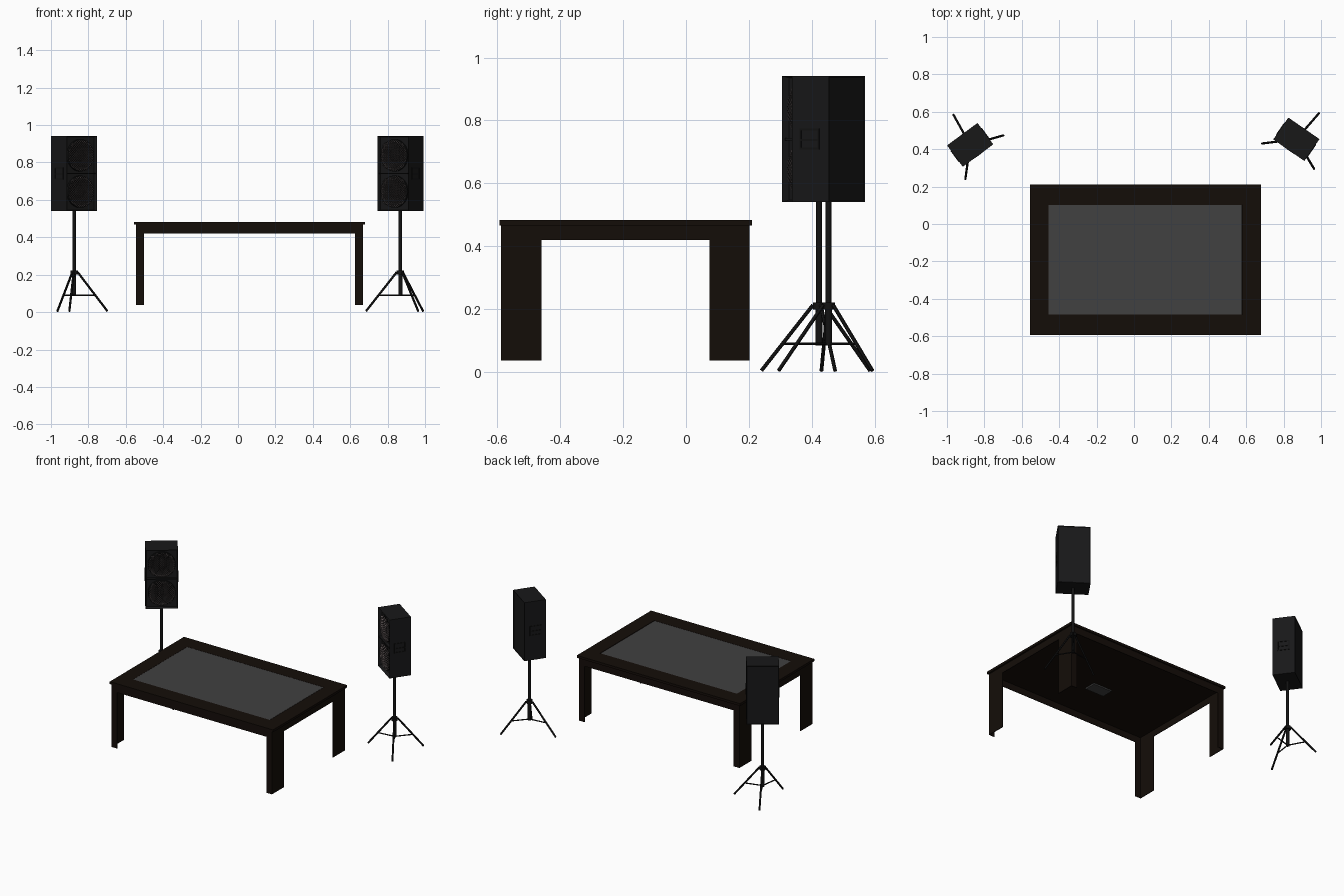
import bpy, bmesh, math
from mathutils import Vector, Matrix

if "Cube" in bpy.data.objects:
    bpy.data.objects.remove(bpy.data.objects["Cube"])


def material(name, rgb):
    m = bpy.data.materials.new(name)
    m.diffuse_color = (*rgb, 1)
    m.use_nodes = True
    m.node_tree.nodes["Principled BSDF"].inputs["Base Color"].default_value = m.diffuse_color
    return m


WOOD = material("dark_wood", (0.007, 0.004, 0.0025))
GLASS = material("smoked_glass", (0.052, 0.052, 0.052))
BLACK = material("black_case", (0.009, 0.009, 0.0095))
METAL = material("black_metal", (0.006, 0.006, 0.006))
MESH = material("grille_metal", (0.16, 0.13, 0.13))


def finish(name, bm, mat, matrix=None):
    me = bpy.data.meshes.new(name)
    bmesh.ops.recalc_face_normals(bm, faces=bm.faces)
    bm.to_mesh(me)
    bm.free()
    me.materials.append(mat)
    ob = bpy.data.objects.new(name, me)
    bpy.context.collection.objects.link(ob)
    if matrix:
        ob.matrix_world = matrix
    return ob


def add_box(bm, lo, hi):
    lo, hi = Vector(lo), Vector(hi)
    m = Matrix.Translation((lo + hi) / 2) @ Matrix.Diagonal((*(hi - lo), 1))
    bmesh.ops.create_cube(bm, size=1, matrix=m)


def boxes(name, parts, mat, matrix=None):
    bm = bmesh.new()
    for lo, hi in parts:
        add_box(bm, lo, hi)
    return finish(name, bm, mat, matrix)


def frame(x0, x1, y0, y1, w, v, z0, z1):
    """Four boards around a rectangle: w = width in x, v = width in y."""
    return [((x0, y0, z0), (x1, y0 + v, z1)), ((x0, y1 - v, z0), (x1, y1, z1)),
            ((x0, y0 + v, z0), (x0 + w, y1 - v, z1)), ((x1 - w, y0 + v, z0), (x1, y1 - v, z1))]


def add_rod(bm, a, b, r, sides=12):
    a, b = Vector(a), Vector(b)
    d = b - a
    m = Matrix.Translation((a + b) / 2) @ d.to_track_quat('Z', 'Y').to_matrix().to_4x4()
    bmesh.ops.create_cone(bm, cap_ends=True, segments=sides, radius1=r, radius2=r,
                          depth=d.length, matrix=m)


def smooth(ob):
    bpy.ops.object.select_all(action='DESELECT')
    ob.select_set(True)
    bpy.context.view_layer.objects.active = ob
    bpy.ops.object.shade_smooth_by_angle()


def lathe(name, profile, mat, matrix, segs=32):
    """Spin (radius, forward) points round the local -y axis."""
    bm = bmesh.new()
    vs = [bm.verts.new((r, -f, 0)) for r, f in profile]
    es = [bm.edges.new(p) for p in zip(vs, vs[1:])]
    bmesh.ops.spin(bm, geom=vs + es, cent=(0, 0, 0), axis=(0, 1, 0), angle=math.tau, steps=segs)
    bmesh.ops.remove_doubles(bm, verts=bm.verts, dist=1e-5)
    smooth(finish(name, bm, mat, matrix))


# Table: rim, glass, under panel and thin apron
X0, X1, Y0, Y1 = -0.556, 0.68, -0.593, 0.21
boxes("table_rim", frame(X0, X1, Y0, Y1, 0.1, 0.109, 0.467, 0.483), WOOD)
boxes("glass_panel", [((X0 + 0.1, Y0 + 0.109, 0.47), (X1 - 0.103, Y1 - 0.107, 0.482))], GLASS)
boxes("under_panel", [((X0 + 0.012, Y0 + 0.008, 0.464), (X1 - 0.012, Y1 - 0.01, 0.469))], WOOD)
boxes("under_plate", [((-0.03, -0.33, 0.455), (0.11, -0.25, 0.464))], GLASS)
L, R, F, B, T = X0 + 0.01, X1 - 0.011, Y0 + 0.005, Y1 - 0.008, 0.004
boxes("apron", frame(L, R, F, B, T, T, 0.42, 0.467), WOOD)
# Legs: thin L-shaped corner boards, open on the inside
for xn, x, sx in (("left", L, 1), ("right", R, -1)):
    for yn, y, sy in (("front", F, 1), ("back", B, -1)):
        bm = bmesh.new()
        for w, d, y_in in ((0.043, T, 0), (T, 0.128, T)):
            xs, ys = sorted((x, x + sx * w)), sorted((y + sy * y_in, y + sy * d))
            add_box(bm, (xs[0], ys[0], 0.037), (xs[1], ys[1], 0.421))
        finish(f"{yn}_{xn}_leg", bm, WOOD)

W, D, H = 0.101, 0.071, 0.2  # half sizes of a speaker cabinet


def cabinet(side, M):
    # Box with recessed front baffle and a shallow inset back
    bm = bmesh.new()
    add_box(bm, (-W, -D, -H), (W, D, H))
    for sign, border, depth in ((-1, 0.008, -0.022), (1, 0.006, -0.003)):
        bm.faces.ensure_lookup_table()
        f = max(bm.faces, key=lambda f: f.calc_center_median().y * sign)
        bmesh.ops.inset_region(bm, faces=[f], thickness=border)
        for v in f.verts:
            v.co.y += sign * depth
    finish(f"{side}_cabinet", bm, BLACK, M)
    boxes(f"{side}_baffle_divider", [((-W + 0.008, -D + 0.004, -0.004), (W - 0.008, -D + 0.023, 0.004))], BLACK, M)
    # Handle surrounds with a grip bar on both sides
    for s, n in ((-1, "inner"), (1, "outer")):
        xs = sorted((s * (W - 0.001), s * (W + 0.003)))
        parts = [((xs[0], -0.04, z), (xs[1], 0.036, z + 0.006)) for z in (-0.033, -0.006, 0.027)]
        parts += [((xs[0], y, -0.033), (xs[1], y + 0.006, 0.033)) for y in (-0.04, 0.03)]
        boxes(f"{side}_{n}_handle", parts, METAL, M)
    # Two drivers behind round wire grilles
    for n, z in (("upper", 0.097), ("lower", -0.097)):
        P = M @ Matrix.Translation((0, -D + 0.022, z))
        lathe(f"{side}_{n}_driver", [(0.086, 0), (0.086, 0.012), (0.078, 0.013), (0.07, 0.008),
                                     (0.034, 0.002), (0.028, 0.008), (0.015, 0.011), (0, 0.012)], METAL, P)
        bm = bmesh.new()
        bmesh.ops.create_grid(bm, x_segments=18, y_segments=18, size=0.086,
                              matrix=Matrix.Rotation(math.pi / 4, 4, 'Y') @ Matrix.Rotation(math.pi / 2, 4, 'X'))
        out = [v for v in bm.verts if v.co.length > 0.087]
        bmesh.ops.delete(bm, geom=out, context='VERTS')
        for v in bm.verts:  # slight dome
            v.co.y = -0.022 + 0.006 * (v.co.length / 0.086) ** 2
        g = finish(f"{side}_{n}_grille", bm, MESH, P)
        w = g.modifiers.new("wires", 'WIREFRAME')
        w.thickness = 0.003


def stand(side, x, y, foot_angles):
    # Pole, thicker lower tube and hub collar
    bm = bmesh.new()
    add_rod(bm, (x, y, 0.2), (x, y, 0.545), 0.009, 16)
    add_rod(bm, (x, y, 0.085), (x, y, 0.215), 0.011, 16)
    add_rod(bm, (x, y, 0.2), (x, y, 0.222), 0.02, 16)
    smooth(finish(f"{side}_pole", bm, METAL))
    # Splayed tripod legs and horizontal braces
    bm = bmesh.new()
    for a in foot_angles:
        d = Vector((math.cos(math.radians(a)), math.sin(math.radians(a)), 0))
        c = Vector((x, y, 0))
        top, foot = c + d * 0.02 + Vector((0, 0, 0.213)), c + d * 0.185 + Vector((0, 0, 0.005))
        add_rod(bm, top, foot, 0.006)
        k = (0.213 - 0.09) / 0.208
        add_rod(bm, c + Vector((0, 0, 0.09)), top.lerp(foot, k), 0.004, 8)
    smooth(finish(f"{side}_tripod", bm, METAL))


for side, cx, cy, turn, feet in (("left", -0.876, 0.423, 36.4, (16, 119, 262)),
                                 ("right", 0.868, 0.453, -34.7, (49, 187, 301))):
    cabinet(side, Matrix.Translation((cx, cy, 0.741)) @ Matrix.Rotation(math.radians(turn), 4, 'Z'))
    stand(side, cx, cy, feet)
